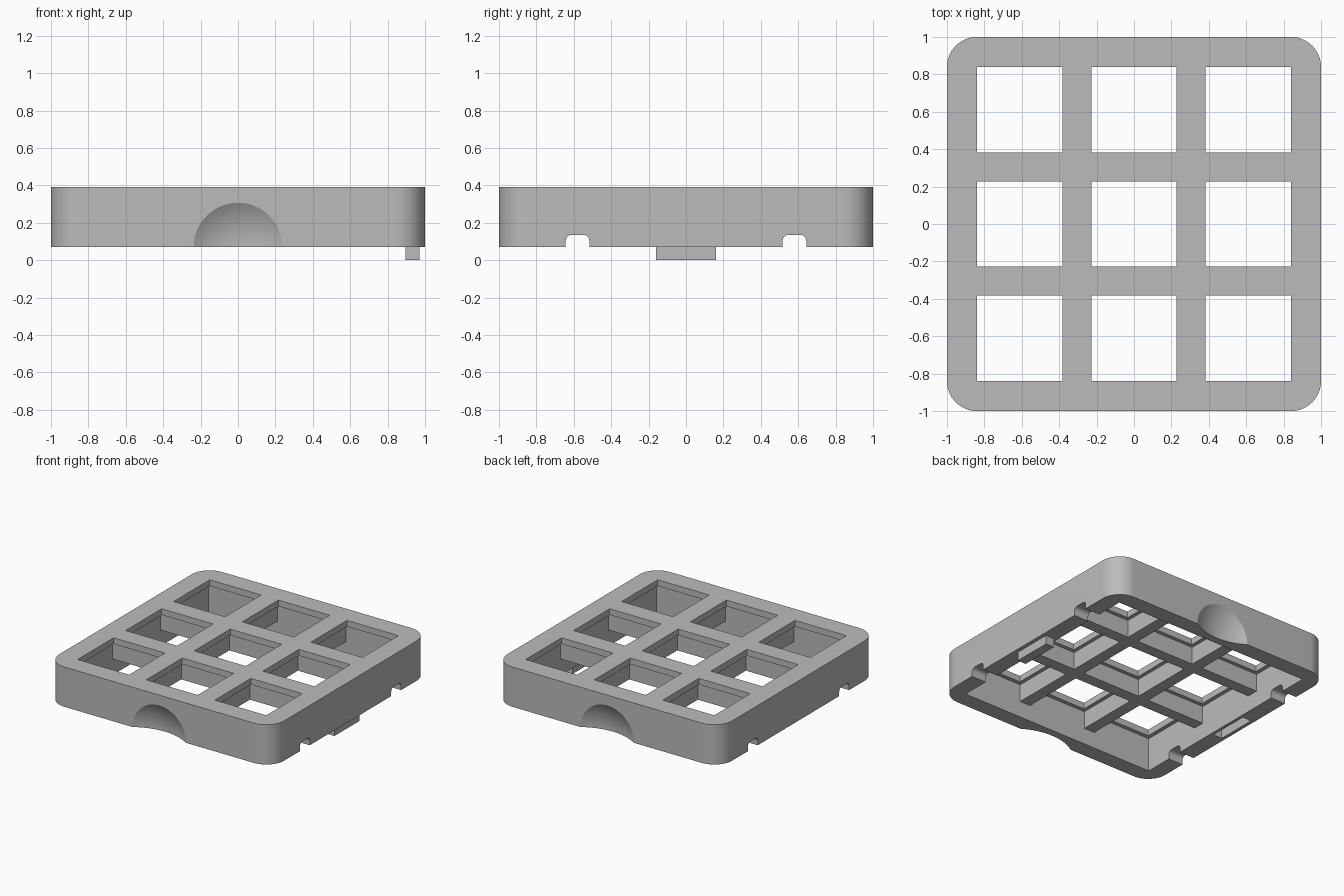
import bpy, bmesh, math
from mathutils import Matrix, Vector

if "Cube" in bpy.data.objects:
    bpy.data.objects.remove(bpy.data.objects["Cube"], do_unlink=True)

BASE, TOP, RIB_BOTTOM, PLATE = 0.07, 0.39, 0.2, 0.34
PITCH, WINDOW, CAVITY = 0.61, 0.457, 0.87

grey = bpy.data.materials.new("plain_grey")
grey.use_nodes = True
grey.diffuse_color = (0.5, 0.5, 0.5, 1)
grey.node_tree.nodes["Principled BSDF"].inputs["Base Color"].default_value = (0.5, 0.5, 0.5, 1)


def finish(name, bm):
    bmesh.ops.recalc_face_normals(bm, faces=bm.faces)
    mesh = bpy.data.meshes.new(name)
    bm.to_mesh(mesh)
    bm.free()
    mesh.materials.append(grey)
    obj = bpy.data.objects.new(name, mesh)
    bpy.context.collection.objects.link(obj)
    return obj


def box(name, low, high, round_axis=None, radius=0, segments=8, only_top=False):
    """Box between two corners, with edges along one axis optionally rounded."""
    low, high = Vector(low), Vector(high)
    bm = bmesh.new()
    bmesh.ops.create_cube(bm, size=1)
    bmesh.ops.scale(bm, vec=high - low, verts=bm.verts)
    bmesh.ops.translate(bm, vec=(low + high) / 2, verts=bm.verts)
    if round_axis is not None:
        edges = []
        for e in bm.edges:
            d = e.verts[1].co - e.verts[0].co
            along = abs(d[round_axis]) > 0.99 * d.length
            if along and (not only_top or e.verts[0].co.z > high.z - 0.001):
                edges.append(e)
        bmesh.ops.bevel(bm, geom=edges, offset=radius, segments=segments,
                        profile=0.5, affect='EDGES')
    return finish(name, bm)


def cut(target, cutter):
    cutter.hide_render = True
    mod = target.modifiers.new("cut", 'BOOLEAN')
    mod.operation, mod.solver, mod.object = 'DIFFERENCE', 'EXACT', cutter
    bpy.context.view_layer.objects.active = target
    bpy.ops.object.modifier_apply(modifier=mod.name)
    bpy.data.objects.remove(cutter, do_unlink=True)


# Rounded case, hollow from below
case = box("case", (-1, -1, BASE), (1, 1, TOP), 2, 0.16, 16)
cut(case, box("cavity_cutter", (-CAVITY, -CAVITY, -0.1), (CAVITY, CAVITY, PLATE)))

# Grid of square windows in the top plate
h = WINDOW / 2
for i in (-1, 0, 1):
    for j in (-1, 0, 1):
        x, y = i * PITCH, j * PITCH
        cut(case, box("window_cutter", (x - h, y - h, 0.3), (x + h, y + h, 0.5)))

# Round-topped notches through both side walls
for side in (-1, 1):
    for y in (-0.58, 0.58):
        cut(case, box("notch_cutter", (side * 0.95 - 0.15, y - 0.063, -0.1),
                      (side * 0.95 + 0.15, y + 0.063, 0.135), 0, 0.03, 6, True))

# Shallow round finger dents in the front and back
DENT, DEPTH = 0.237, 0.07
R = (DENT ** 2 + DEPTH ** 2) / (2 * DEPTH)
for side in (-1, 1):
    bm = bmesh.new()
    place = (Matrix.Translation((0, side * (1 + R - DEPTH), BASE))
             @ Matrix.Rotation(math.pi / 2, 4, 'X'))
    bmesh.ops.create_uvsphere(bm, u_segments=64, v_segments=64, radius=R, matrix=place)
    cut(case, finish("dent_cutter", bm))

# Slot under one side wall, matching tab under the other
cut(case, box("slot_cutter", (-0.972, -0.165, -0.1), (-0.893, 0.165, 0.14)))
tab = box("tab", (0.895, -0.16, 0), (0.97, 0.16, BASE + 0.02))

# Crossing ribs under the plate
for n, c in (("right", -PITCH / 2), ("left", PITCH / 2)):
    box(n + "_long_rib", (c - 0.047, -0.88, RIB_BOTTOM), (c + 0.047, 0.88, PLATE + 0.01))
for n, c in (("front", -PITCH / 2), ("back", PITCH / 2)):
    box(n + "_cross_rib", (-0.88, c - 0.047, RIB_BOTTOM), (0.88, c + 0.047, PLATE + 0.01))

# Smooth the rounded surfaces, keep edges sharp
bpy.ops.object.select_all(action='DESELECT')
case.select_set(True)
bpy.context.view_layer.objects.active = case
bpy.ops.object.shade_smooth_by_angle(angle=math.radians(28))
